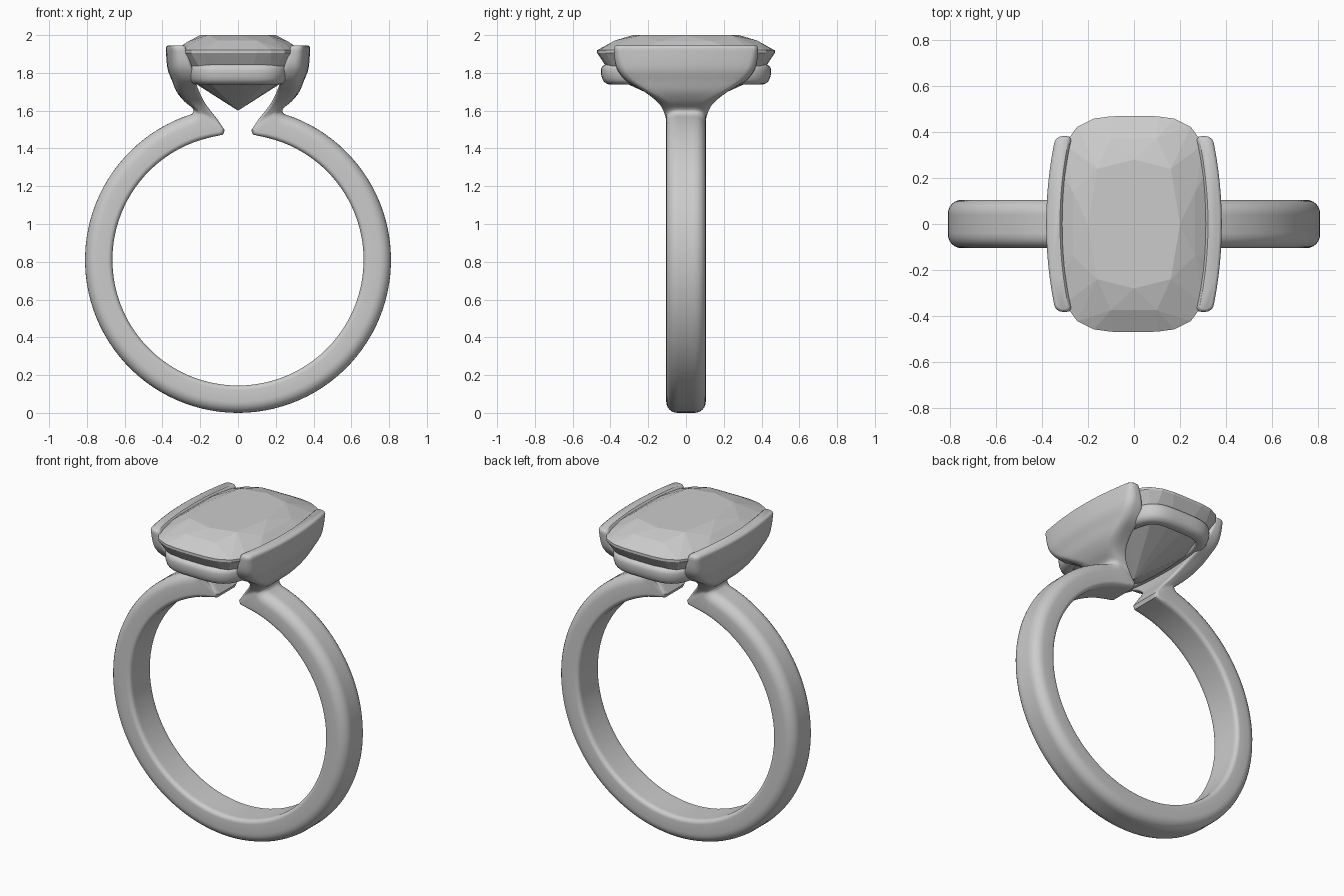
import bpy, bmesh
from math import sin, cos, pi, radians
from mathutils import Vector

if "Cube" in bpy.data.objects:
    bpy.data.objects.remove(bpy.data.objects["Cube"])

grey = bpy.data.materials.new("light_grey")
grey.use_nodes = True
colour = (0.6, 0.6, 0.6, 1)
grey.diffuse_color = colour
grey.node_tree.nodes["Principled BSDF"].inputs["Base Color"].default_value = colour


def finish(name, bm, smooth=True):
    bmesh.ops.recalc_face_normals(bm, faces=bm.faces[:])
    mesh = bpy.data.meshes.new(name)
    bm.to_mesh(mesh)
    bm.free()
    mesh.materials.append(grey)
    obj = bpy.data.objects.new(name, mesh)
    bpy.context.collection.objects.link(obj)
    bpy.ops.object.select_all(action='DESELECT')
    obj.select_set(True)
    bpy.context.view_layer.objects.active = obj
    if smooth:
        bpy.ops.object.shade_smooth_by_angle(angle=radians(40))
    return obj


def rounded_rect(w, t, r_in, r_out, steps=6, flat=12):
    """Points (u, v): u spans -w..w, v spans 0..t, inner side at v = 0."""
    pts = []
    for su, sv, r, start in ((-1, 0, r_in, pi), (1, 0, r_in, 1.5 * pi),
                             (1, 1, r_out, 0), (-1, 1, r_out, pi / 2)):
        cu = su * (w - r)
        cv = t - r if sv else r
        arc = [(cu + r * cos(start + i * pi / 2 / steps),
                cv + r * sin(start + i * pi / 2 / steps)) for i in range(steps + 1)]
        if su == (1 if sv == 0 else -1):
            a, b = pts[-1], arc[0]
            pts += [(a[0] + (b[0] - a[0]) * i / flat, a[1]) for i in range(1, flat)]
        pts += arc
    # fill the long outer side so that both flats can bend
    return pts


def loft(bm, rings, closed=False):
    loops = [[bm.verts.new(p) for p in ring] for ring in rings]
    pairs = list(zip(loops, loops[1:]))
    if closed:
        pairs.append((loops[-1], loops[0]))
    for a, b in pairs:
        n = len(a)
        for i in range(n):
            bm.faces.new((a[i], a[(i + 1) % n], b[(i + 1) % n], b[i]))
    return loops


def spline(rows, steps=4):
    """Smooth curve through rows of values."""
    out = []
    for i in range(len(rows) - 1):
        a, b, c, d = (rows[max(0, min(len(rows) - 1, i + k))] for k in (-1, 0, 1, 2))
        for s in range(steps):
            t = s / steps
            out.append([q + t / 2 * (r - p + t * (2 * p - 5 * q + 4 * r - s4
                        + t * (3 * (q - r) + s4 - p)))
                        for p, q, r, s4 in zip(a, b, c, d)])
    return out + [rows[-1]]


def superellipse(a, b, n, count):
    pts = []
    for i in range(count):
        t = 2 * pi * (i + 0.5) / count
        c, s = cos(t), sin(t)
        k = (abs(c) ** n + abs(s) ** n) ** (-1 / n)
        pts.append((a * c * k, b * s * k))
    return pts


# Band half with flared claw: rows are inner x, z, outer x, z, half width, outer radius
CENTRE, INNER, OUTER = 0.81, 0.665, 0.81
rows = []
for i in range(49):
    a = -pi / 2 + radians(162.5) * i / 48
    rows.append([INNER * cos(a), CENTRE + INNER * sin(a),
                 OUTER * cos(a), CENTRE + OUTER * sin(a), 0.105, 0.06])
rows += [[0.14, 1.46, 0.24, 1.588, 0.105, 0.06],
         [0.08, 1.473, 0.236, 1.595, 0.105, 0.06]]
rows += spline([
    [0.07, 1.495, 0.235, 1.602, 0.105, 0.06],
    [0.11, 1.555, 0.245, 1.617, 0.108, 0.05],
    [0.17, 1.63, 0.285, 1.65, 0.14, 0.045],
    [0.215, 1.70, 0.325, 1.70, 0.22, 0.04],
    [0.245, 1.75, 0.35, 1.76, 0.31, 0.04],
    [0.265, 1.80, 0.37, 1.81, 0.355, 0.04],
    [0.285, 1.85, 0.378, 1.86, 0.375, 0.04],
    [0.31, 1.925, 0.382, 1.93, 0.382, 0.03]])
rows += [[0.313, 1.938, 0.379, 1.94, 0.379, 0.03],
         [0.322, 1.946, 0.370, 1.946, 0.370, 0.022]]

rings = []
for px, pz, qx, qz, w, r_out in rows:
    p, q = Vector((px, 0, pz)), Vector((qx, 0, qz))
    t = (q - p).length
    d = (q - p) / t
    bend = 0.28 * max(0, min(1, (pz - 1.55) / 0.15))
    rings.append([p + d * v + Vector((-bend * u * u, u, 0))
                  for u, v in rounded_rect(w, t, min(0.025, t * 0.4), min(r_out, t * 0.48))])
bm = bmesh.new()
loops = loft(bm, rings)
bm.faces.new(loops[-1])
band = finish("band_and_claws", bm)
mirror = band.modifiers.new("mirror", 'MIRROR')
mirror.merge_threshold = 0.001

# Gallery rail under the stone
bm = bmesh.new()
outer = superellipse(0.285, 0.45, 3.7, 96)
rail = []
for i, (x, y) in enumerate(outer):
    (x0, y0), (x1, y1) = outer[i - 1], outer[(i + 1) % len(outer)]
    normal = Vector((y1 - y0, x0 - x1, 0)).normalized()
    # the lower edge leans inward
    rail.append([Vector((x, y, 1.792 + u)) + normal * (v - 0.07 - max(0, -u) * 0.3)
                 for u, v in rounded_rect(0.053, 0.07, 0.02, 0.03, 5, 2)])
loft(bm, rail, closed=True)
finish("gallery_rail", bm)

# Faceted cushion stone
bm = bmesh.new()
points = [(0, 0, 1.60)]
for sx in (-1, 1):
    for sy in (-1, 1):
        points += [(0, sy * 0.28, 2.0), (sx * 0.16, sy * 0.24, 2.0), (sx * 0.2, 0, 2.0),
                   (sx * 0.1, sy * 0.375, 1.972), (sx * 0.265, sy * 0.14, 1.966)]
for a, b, z, count in ((0.335, 0.47, 1.92, 32), (0.335, 0.47, 1.905, 32), (0.275, 0.385, 1.775, 16)):
    points += [(x, y, z) for x, y in superellipse(a, b, 3.7, count)]
for p in points:
    bm.verts.new(p)
bmesh.ops.remove_doubles(bm, verts=bm.verts[:], dist=0.0005)
hull = bmesh.ops.convex_hull(bm, input=bm.verts[:])
loose = [v for v in bm.verts if not v.link_faces]
bmesh.ops.delete(bm, geom=loose, context='VERTS')
bmesh.ops.dissolve_limit(bm, angle_limit=radians(1.5), verts=bm.verts[:], edges=bm.edges[:])
finish("stone", bm, smooth=False)
